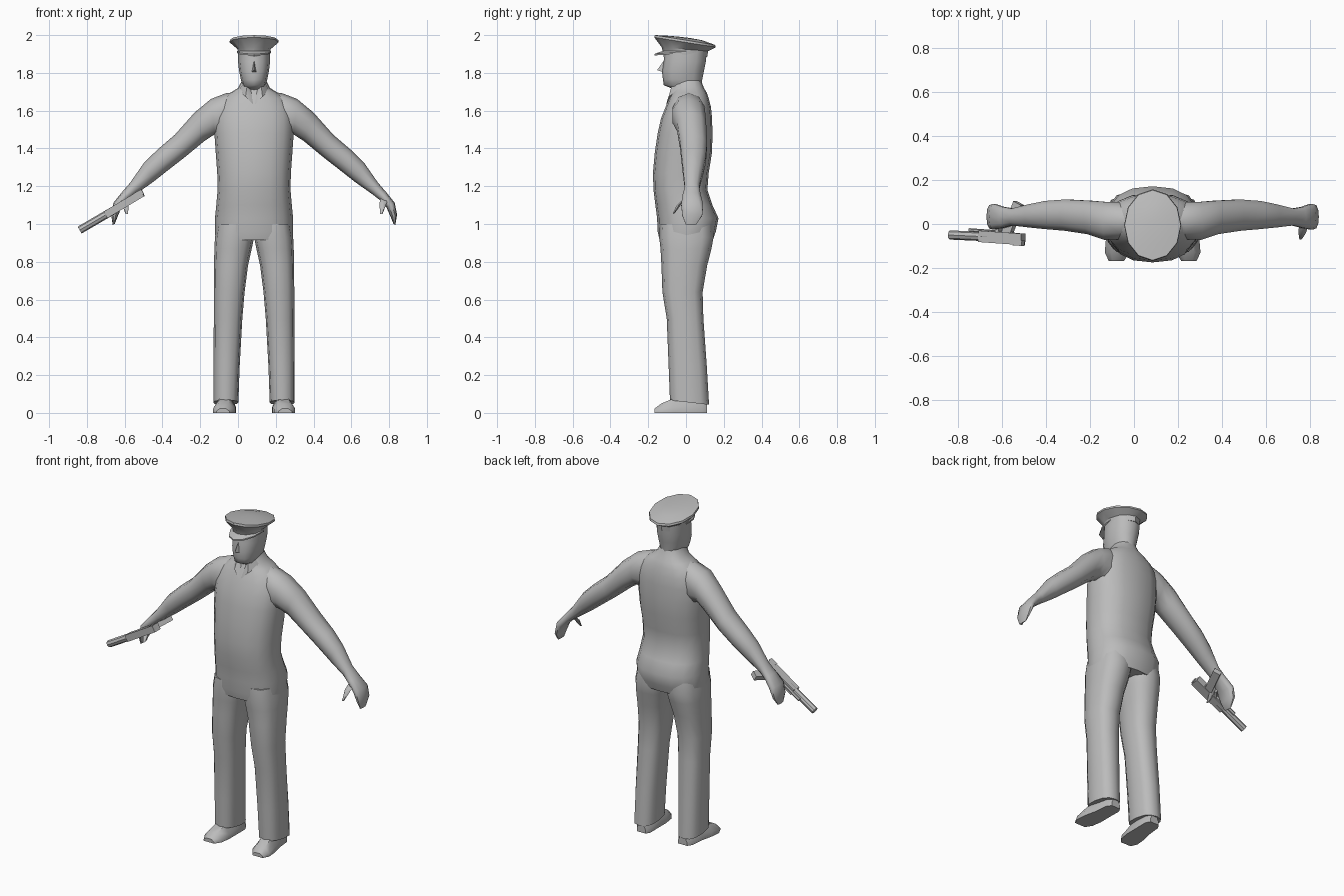
import bpy, bmesh, math
from mathutils import Vector

CX = 0.085  # body centre line
grey = bpy.data.materials.new("plain grey")
grey.diffuse_color = (0.5, 0.5, 0.5, 1)


def make(name, bm, angle=50):
    bmesh.ops.recalc_face_normals(bm, faces=bm.faces)
    me = bpy.data.meshes.new(name)
    bm.to_mesh(me)
    bm.free()
    me.materials.append(grey)
    ob = bpy.data.objects.new(name, me)
    bpy.context.collection.objects.link(ob)
    bpy.ops.object.select_all(action='DESELECT')
    ob.select_set(True)
    bpy.context.view_layer.objects.active = ob
    bpy.ops.object.shade_smooth_by_angle(angle=math.radians(angle))
    return ob


def loft(name, rings, angle=50, bm=None):
    """Skin a list of equal-length point rings and close both ends."""
    bm = bm or bmesh.new()
    vs = [[bm.verts.new(p) for p in r] for r in rings]
    n = len(vs[0])
    for a, b in zip(vs, vs[1:]):
        for i in range(n):
            j = (i + 1) % n
            bm.faces.new((a[i], a[j], b[j], b[i]))
    bm.faces.new(vs[0])
    bm.faces.new(vs[-1])
    return make(name, bm, angle)


def ring(c, a, b, n=12, p=2.3, phase=0.0):
    """Rounded ring about c spanned by half-axis vectors a and b."""
    c, a, b = Vector(c), Vector(a), Vector(b)
    out = []
    for i in range(n):
        t = 2 * math.pi * i / n + phase
        co, si = math.cos(t), math.sin(t)
        out.append(c + a * math.copysign(abs(co) ** (2 / p), co)
                   + b * math.copysign(abs(si) ** (2 / p), si))
    return out


def level(x0, x1, y0, y1, z, tilt=0.0, **k):
    """Horizontal ring filling a box; tilt raises the front edge."""
    return ring(((x0 + x1) / 2, (y0 + y1) / 2, z), ((x1 - x0) / 2, 0, 0),
                (0, (y1 - y0) / 2, -tilt), **k)


def side(s, rings):
    """Place rings on the left or right of the centre line."""
    return [[(CX + s * p[0], p[1], p[2]) for p in r] for r in rings]


# Torso: height, half width, front, back
torso = [(0.915, .203, -.14, .142), (0.96, .207, -.15, .158), (1.03, .207, -.153, .172),
         (1.10, .200, -.162, .14), (1.18, .193, -.172, .113), (1.27, .195, -.175, .12),
         (1.38, .203, -.165, .138), (1.48, .210, -.15, .14), (1.56, .210, -.132, .138),
         (1.62, .195, -.108, .132), (1.665, .165, -.09, .12), (1.695, .125, -.075, .11),
         (1.72, .085, -.066, .095), (1.76, .064, -.06, .08)]
loft("torso", [level(CX - w, CX + w, f, b, z, n=16, p=2.4) for z, w, f, b in torso], 60)

# Head: height, half width, front, back
head = [(1.70, .055, -.055, .075), (1.722, .057, -.085, .08), (1.735, .060, -.118, .083),
        (1.765, .070, -.122, .086), (1.81, .079, -.128, .095), (1.86, .085, -.118, .105),
        (1.93, .083, -.115, .112)]
loft("head", [level(CX - w, CX + w, f, b, z, n=12) for z, w, f, b in head], 60)

# Nose wedge
bm = bmesh.new()
nose = [bm.verts.new((CX + x, y, z)) for x, y, z in
        ((0, -.11, 1.875), (-.018, -.11, 1.80), (.018, -.11, 1.80), (0, -.153, 1.815))]
for f in ((0, 1, 3), (0, 3, 2), (1, 2, 3), (0, 2, 1)):
    bm.faces.new([nose[i] for i in f])
make("nose", bm, 30)

# Cap: band, flared crown and slightly domed top, tipped up in front
cap = [(1.885, .083, -.118, .112, 0), (1.925, .087, -.128, .117, .01),
       (1.962, .130, -.168, .158, .026), (1.974, .128, -.165, .154, .026),
       (1.985, .075, -.10, .085, .012), (1.988, .02, -.03, .02, .003)]
loft("cap", [level(CX - w, CX + w, f, b, z, t, n=12, p=2) for z, w, f, b, t in cap], 35)

# Visor: crescent plate sloping forward
visor = []
for i in range(7):
    t = math.pi * (1 + i / 6)
    c, s = math.cos(t), math.sin(t)
    inner = Vector((CX + .083 * c, .0 + .118 * s, 1.918))
    outer = Vector((CX + .09 * c, .0 + .168 * s, 1.914 - .014 * abs(s)))
    d = Vector((0, 0, .008))
    visor.append([inner, outer, outer - d, inner - d])
loft("visor", visor, 40)

# Collar points either side of the open neck
for s, tag in ((-1, "right"), (1, "left")):
    pts = [((.085, .03, 1.715), (.062, .03, 1.755)), ((.082, -.04, 1.705), (.06, -.045, 1.74)),
           ((.045, -.092, 1.675), (.038, -.078, 1.725)), ((.008, -.105, 1.635), (.012, -.085, 1.675))]
    strip = [[a, b, (b[0] - .012, b[1] + .012, b[2]), (a[0] - .012, a[1] + .012, a[2])] for a, b in pts]
    loft(tag + "_collar", side(s, strip), 40)

    # Trouser leg: height, inner, outer, front, back, cuff tilt
    leg = [(.055, .083, .215, -.085, .122, .012), (.25, .076, .215, -.092, .11, 0),
           (.50, .062, .213, -.102, .092, 0), (.64, .05, .213, -.125, .088, 0),
           (.78, .032, .212, -.13, .112, 0), (.87, .012, .21, -.135, .135, 0),
           (.93, .0, .207, -.142, .146, 0), (1.0, .0, .195, -.14, .14, 0)]
    loft(tag + "_leg", side(s, [level(a, b, f, k, z, t, n=12, p=2.6) for z, a, b, f, k, t in leg]), 60)

    # Shoe, heel to toe: y, centre, half width, height
    shoe = [(.112, .14, .03, .05), (.085, .142, .046, .075), (0, .147, .05, .085),
            (-.07, .155, .058, .075), (-.13, .162, .056, .05), (-.168, .165, .035, .022)]
    rows = [[(c - w, y, 0), (c - w, y, h * .4), (c - w * .5, y, h), (c + w * .5, y, h),
             (c + w, y, h * .4), (c + w, y, 0)] for y, c, w, h in shoe]
    loft(tag + "_shoe", side(s, rows), 45)

    # Arm and hand: top edge (u, z), bottom edge (u, z), front, back
    arm = [(.09, 1.70, .13, 1.46, -.06, .09), (.15, 1.692, .18, 1.46, -.075, .105),
           (.228, 1.662, .208, 1.475, -.076, .105), (.315, 1.59, .262, 1.44, -.05, .11),
           (.42, 1.472, .365, 1.355, -.034, .115), (.51, 1.395, .455, 1.285, -.026, .108),
           (.582, 1.325, .535, 1.222, -.018, .092), (.655, 1.22, .62, 1.162, -.008, .072),
           (.70, 1.168, .662, 1.13, -.02, .08), (.745, 1.112, .70, 1.09, -.028, .094),
           (.757, 1.05, .722, 1.04, -.022, .088), (.748, .995, .738, 1.0, -.002, .055)]
    rings = []
    for ut, zt, ub, zb, f, b in arm:
        rings.append(ring(((ut + ub) / 2, (f + b) / 2, (zt + zb) / 2),
                          ((ut - ub) / 2, 0, (zt - zb) / 2), (0, (b - f) / 2, 0), n=10, p=2.2))
    loft(tag + "_arm", side(s, rings), 60)

    # Thumb
    thumb = [(.69, .005, 1.14, .022), (.682, -.035, 1.105, .018), (.674, -.065, 1.055, .007)]
    loft(tag + "_thumb", side(s, [ring((u, y, z), (r, 0, 0), (0, r, r * .5), n=6)
                                  for u, y, z, r in thumb]), 60)


# Pistol held in the right hand, lying along its own axis
def bar(name, a, b, w, h, n=4, p=2, angle=30):
    a, b = Vector(a), Vector(b)
    d = (b - a).normalized()
    u = Vector((0, 1, 0))
    u = (u - d * u.dot(d)).normalized() if abs(d.y) < .8 else d.cross(Vector((1, 0, .6))).normalized()
    v = d.cross(u)
    ph = math.pi / 4 if n == 4 else 0
    k = math.sqrt(2) if n == 4 else 1
    loft(name, [ring(c, u * w * k, v * h * k, n=n, p=p, phase=ph) for c in (a, b)], angle)


bar("barrel", (-.838, -.05, .968), (-.66, -.058, 1.072), .021, .021, n=8)
bar("receiver", (-.70, -.056, 1.049), (-.505, -.07, 1.165), .026, .02)
bar("top_tube", (-.75, -.027, 1.02), (-.55, -.042, 1.137), .008, .011, n=6)
bar("rear_sight", (-.545, -.085, 1.15), (-.505, -.088, 1.172), .012, .014)
bar("grip", (-.585, -.06, 1.115), (-.525, .095, 1.155), .015, .022)
bar("trigger_guard", (-.635, -.05, 1.085), (-.60, -.005, 1.105), .007, .012)
